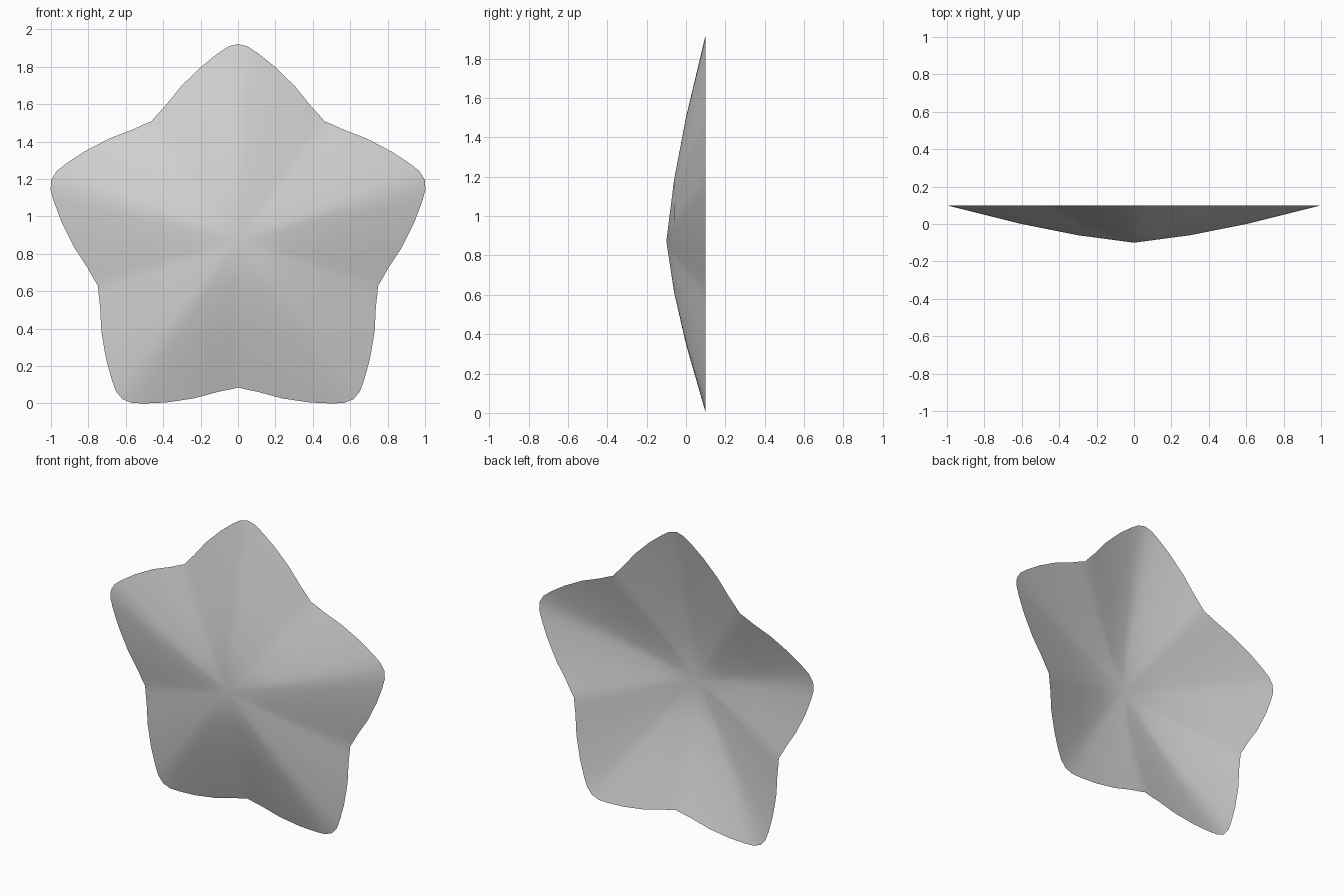
import bpy, bmesh, math

if "Cube" in bpy.data.objects:
    bpy.data.objects.remove(bpy.data.objects["Cube"])

CENTRE_Z = 0.872
# Half an arm outline: (degrees away from the tip, radius)
HALF = [(0, 1.05), (2.9, 1.038), (6.2, 1.005), (12, 0.949),
        (20.3, 0.878), (28.5, 0.817), (32.5, 0.800), (36, 0.787)]
# Dish section: (fraction of the outline, y)
RINGS = [(0.3, -0.06), (0.6, 0.0), (1.0, 0.1)]

# Full arm by mirroring the half, then repeated five times
arm = [(-a, r) for a, r in reversed(HALF[1:])] + HALF[:-1]
outline = [(math.radians(72 * k + a), r) for k in range(5) for a, r in arm]
n = len(outline)

# Open star-shaped dish, bulging towards the front
bm = bmesh.new()
tip = bm.verts.new((0, -0.1, CENTRE_Z))
rings = [[bm.verts.new((r * s * math.sin(a), y, CENTRE_Z + r * s * math.cos(a)))
          for a, r in outline] for s, y in RINGS]
for i in range(n):
    j = (i + 1) % n
    bm.faces.new((tip, rings[0][j], rings[0][i]))
    for inner, outer in zip(rings, rings[1:]):
        bm.faces.new((inner[i], inner[j], outer[j], outer[i]))
bm.normal_update()
for f in bm.faces:
    if f.normal.y > 0:
        f.normal_flip()
    f.smooth = True

mesh = bpy.data.meshes.new("star_dish")
bm.to_mesh(mesh)
bm.free()
star = bpy.data.objects.new("star_dish", mesh)
bpy.context.collection.objects.link(star)

# Plain grey
grey = bpy.data.materials.new("light_grey")
grey.diffuse_color = (0.65, 0.65, 0.65, 1)
grey.use_nodes = True
grey.node_tree.nodes["Principled BSDF"].inputs["Base Color"].default_value = grey.diffuse_color
mesh.materials.append(grey)
